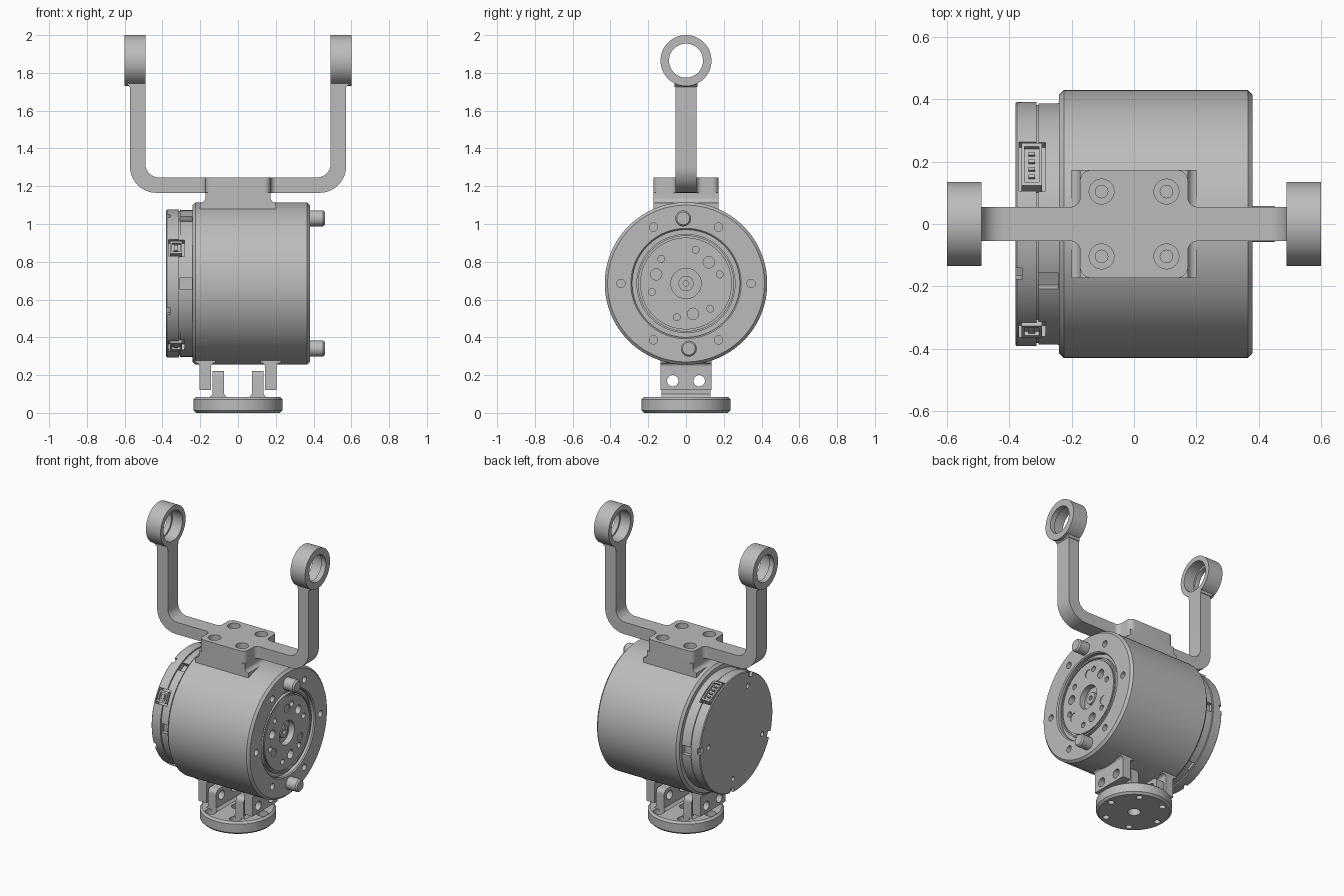
import bpy, bmesh, math
from mathutils import Matrix, Vector

if "Cube" in bpy.data.objects:
    bpy.data.objects.remove(bpy.data.objects["Cube"])

grey = bpy.data.materials.new("machined grey")
grey.use_nodes = True
grey.diffuse_color = (0.5, 0.5, 0.5, 1)
grey.node_tree.nodes["Principled BSDF"].inputs["Base Color"].default_value = (0.5, 0.5, 0.5, 1)

parts = []
HUB = 0.685                                    # height of the motor axis
TURN_X = Matrix.Rotation(math.pi / 2, 4, 'Y')  # z axis -> x axis
TURN_Y = Matrix.Rotation(math.pi / 2, 4, 'X')  # xy outline -> xz outline


def make(name, bm, matrix):
    bmesh.ops.transform(bm, matrix=matrix, verts=bm.verts)
    bmesh.ops.recalc_face_normals(bm, faces=bm.faces)
    mesh = bpy.data.meshes.new(name)
    bm.to_mesh(mesh)
    bm.free()
    mesh.materials.append(grey)
    ob = bpy.data.objects.new(name, mesh)
    bpy.context.collection.objects.link(ob)
    parts.append(ob)
    return ob


def lathe(name, profile, loc=(0, 0, 0), turn=None, steps=32):
    """Spin (radius, height) points around z, then turn and place."""
    bm = bmesh.new()
    vs = [bm.verts.new((r, 0, h)) for r, h in profile]
    es = [bm.edges.new(p) for p in zip(vs, vs[1:])]
    bmesh.ops.spin(bm, geom=vs + es, cent=(0, 0, 0), axis=(0, 0, 1),
                   angle=math.tau, steps=steps)
    bmesh.ops.remove_doubles(bm, verts=bm.verts, dist=1e-5)
    return make(name, bm, Matrix.Translation(loc) @ (turn or Matrix()))


def rod(name, r, a, b, loc=(0, 0, 0), turn=None, steps=24):
    return lathe(name, [(0, a), (r, a), (r, b), (0, b)], loc, turn, steps)


def rounded(corners):
    """Outline from (x, y, radius) corners."""
    out = []
    for i, (x, y, r) in enumerate(corners):
        p = Vector((x, y))
        if r == 0:
            out.append(p)
            continue
        u = (Vector(corners[i - 1][:2]) - p).normalized()
        v = (Vector(corners[(i + 1) % len(corners)][:2]) - p).normalized()
        c = p + (u + v) * r                    # corners are right angles
        out += [c - v * r * math.cos(t) - u * r * math.sin(t)
                for t in (k * math.pi / 20 for k in range(11))]
    return out


def slab(name, corners, a, b, turn=None, loc=(0, 0, 0)):
    bm = bmesh.new()
    face = bm.faces.new([bm.verts.new((p.x, p.y, a)) for p in rounded(corners)])
    res = bmesh.ops.extrude_face_region(bm, geom=[face])
    top = [g for g in res["geom"] if isinstance(g, bmesh.types.BMVert)]
    bmesh.ops.translate(bm, verts=top, vec=(0, 0, b - a))
    return make(name, bm, Matrix.Translation(loc) @ (turn or Matrix()))


def box(name, size, matrix):
    bm = bmesh.new()
    bmesh.ops.create_cube(bm, size=1)
    bmesh.ops.scale(bm, vec=size, verts=bm.verts)
    return make(name, bm, matrix)


def cut(ob, cutters):
    """Subtract the cutters and bake the result."""
    for c in cutters:
        mod = ob.modifiers.new("cut", 'BOOLEAN')
        mod.operation, mod.solver, mod.object = 'DIFFERENCE', 'EXACT', c
    deps = bpy.context.evaluated_depsgraph_get()
    mesh = bpy.data.meshes.new_from_object(ob.evaluated_get(deps))
    ob.modifiers.clear()
    ob.data = mesh
    for c in cutters:
        parts.remove(c)
        bpy.data.objects.remove(c)


def polar(x, r, deg):
    a = math.radians(deg)
    return (x, r * math.cos(a), HUB + r * math.sin(a))


def rim(x, r, deg):
    """Frame on the rim: x axial, y outward, z tangential."""
    return Matrix.Translation(polar(x, r, deg)) @ Matrix.Rotation(math.radians(deg), 4, 'X')


# Motor housing with stepped output face
body = lathe("motor_housing", [
    (0, -.24), (.415, -.24), (.43, -.225), (.43, .365), (.415, .38), (.292, .38),
    (.285, .373), (.285, .35), (.262, .35), (.262, .37), (.252, .37), (.252, .36),
    (.243, .36), (.243, .37), (.08, .37), (.08, .33), (.04, .33), (.04, .35),
    (.015, .35), (.015, .3), (0, .3)], (0, 0, HUB), TURN_X, 128)
holes = [rod("c", .022, .33, .5, polar(0, .345, k * 60), TURN_X) for k in range(6)]
for k in range(3):
    holes.append(rod("c", .03, .33, .5, polar(0, .165, 43 + k * 120), TURN_X))
    holes.append(rod("c", .028, .365, .5, polar(0, .165, 90 + k * 120), TURN_X))
    for a in (15, 74):
        holes.append(rod("c", .018, .34, .5, polar(0, .185, a + k * 120), TURN_X))
cut(body, holes)
for k, a in enumerate((92.5, 272.5)):
    lathe(f"face_pin_{k + 1}", [(0, .33), (.042, .33), (.042, .45), (.034, .46), (0, .46)],
          polar(0, .345, a), TURN_X)

# Rear electronics cover with seam, side slots and connector pockets
cover = lathe("rear_cover", [
    (0, -.38), (.387, -.38), (.392, -.375), (.392, -.312), (.382, -.312), (.382, -.306),
    (.388, -.306), (.388, -.23), (0, -.23)], (0, 0, HUB), TURN_X, 128)
sockets = [(61, .18), (151, .1), (238, .1)]
cutters = [box("c", (.085, .09, w), rim(-.326, .39, a)) for a, w in sockets]
cutters += [box("c", (.062, .06, .06), rim(-.275, .39, a)) for a in (0, 118, 180, 300)]
for a in (3, 114, 202, 277):
    cutters.append(rod("c", .016, -.5, -.35, polar(0, .3, a), TURN_X))
    cutters.append(box("c", (.03, .05, .04), rim(-.375, .385, a)))
cut(cover, cutters)
for k, (a, w) in enumerate(sockets):
    plug = box(f"connector_{k + 1}", (.065, .06, w - .025), rim(-.328, .365, a))
    cut(plug, [box("c", (.045, .03, w - .05), rim(-.328, .395, a))])
    for j in range(4):
        z = (j - 1.5) * (w - .07) / 4
        box(f"connector_{k + 1}_contact_{j + 1}", (.02, .02, .01),
            rim(-.328, .382, a) @ Matrix.Translation((0, 0, z)))

# Yoke mount: block plus filleted top plate with counterbored holes
s, e = .173, .055
slab("mount_block", [(-.2, 1.05, 0), (.2, 1.05, 0), (.2, 1.112, 0), (s, 1.112, .026),
                     (s, 1.166, 0), (-s, 1.166, 0), (-s, 1.112, .026), (-.2, 1.112, 0)],
     -s, s, TURN_Y)
quarter = [(.24, e, 0), (s, e, .03), (s, s, .035)]
outline = []
for sx, sy in ((1, 1), (-1, 1), (-1, -1), (1, -1)):
    pts = [(x * sx, y * sy, r) for x, y, r in quarter]
    outline += pts if sx * sy > 0 else pts[::-1]
plate = slab("mount_plate", outline, 1.165, 1.247)
cut(plate, [lathe("c", [(0, 1.17), (.02, 1.17), (.02, 1.2), (.04, 1.2), (.04, 1.3), (0, 1.3)],
                  (.104 * i, .104 * j, 0)) for i in (-1, 1) for j in (-1, 1)])

# Yoke arms with bearing rings
for side, m in (("left", 1), ("right", -1)):
    arm = slab(f"yoke_arm_{side}", [
        (m * .2, 1.165, 0), (m * .572, 1.165, .14), (m * .572, 1.75, 0),
        (m * .49, 1.75, 0), (m * .49, 1.247, .07), (m * .2, 1.247, 0)], -e, e, TURN_Y)
    slab(f"ring_neck_{side}", [
        (m * .49, 1.725, 0), (m * .572, 1.725, 0), (m * .594, 1.747, 0),
        (m * .594, 1.765, 0), (m * .49, 1.765, 0)], -.06, .06, TURN_Y)
    lathe(f"bearing_ring_{side}", [
        (.09, m * .6), (.135, m * .6), (.135, m * .49), (.102, m * .49),
        (.102, m * .565), (.09, m * .565), (.09, m * .6)], (0, 0, 1.865), TURN_X, 64)

# Lower legs and foot lugs, each with two cross holes
bolt_y = (-.07, .07)
for side, m in (("left", 1), ("right", -1)):
    x0, x1 = m * .143, m * .203
    leg = slab(f"leg_{side}", [
        (x0, .12, 0), (x1, .12, 0), (x1, .265, .02), (x1 + m * .025, .265, 0),
        (x1 + m * .025, .31, 0), (x0 - m * .025, .31, 0), (x0 - m * .025, .265, 0),
        (x0, .265, .02)], -.135, .135, TURN_Y)
    cut(leg, [rod("c", .03, -.4, .4, (0, y, .17), TURN_X) for y in bolt_y])
    y0 = .13
    # outline lies in the yz plane, mapped so its height becomes z
    lug = slab(f"foot_lug_{side}", [
        (-y0, .07, 0), (y0, .07, 0), (y0, .222, .03), (-y0, .222, .03)],
        -.03, .03, Matrix.Rotation(math.pi / 2, 4, 'Z') @ TURN_Y, (m * .104, 0, 0))
    cut(lug, [rod("c", .03, -.4, .4, (0, y, .17), TURN_X) for y in bolt_y])
    slab(f"lug_fillet_{side}", [
        (m * .055, .08, 0), (m * .153, .08, 0), (m * .134, .1, 0), (m * .074, .1, 0)],
        -y0, y0, TURN_Y)

# Round foot flange
foot = lathe("foot_flange", [(0, 0), (.222, 0), (.235, .013), (.235, .072), (.222, .085), (0, .085)],
             steps=96)
bores = [rod("c", .04, -.1, .2)]
for k in range(6):
    a = math.radians(k * 60)
    bores.append(lathe("c", [(0, -.1), (.02, -.1), (.02, .04), (.037, .04), (.037, .2), (0, .2)],
                       (.185 * math.cos(a), .185 * math.sin(a), 0)))
cut(foot, bores)

# Smooth round surfaces, keep machined edges crisp
bpy.ops.object.select_all(action='DESELECT')
for ob in parts:
    ob.select_set(True)
bpy.context.view_layer.objects.active = body
bpy.ops.object.shade_smooth_by_angle(angle=math.radians(30))
